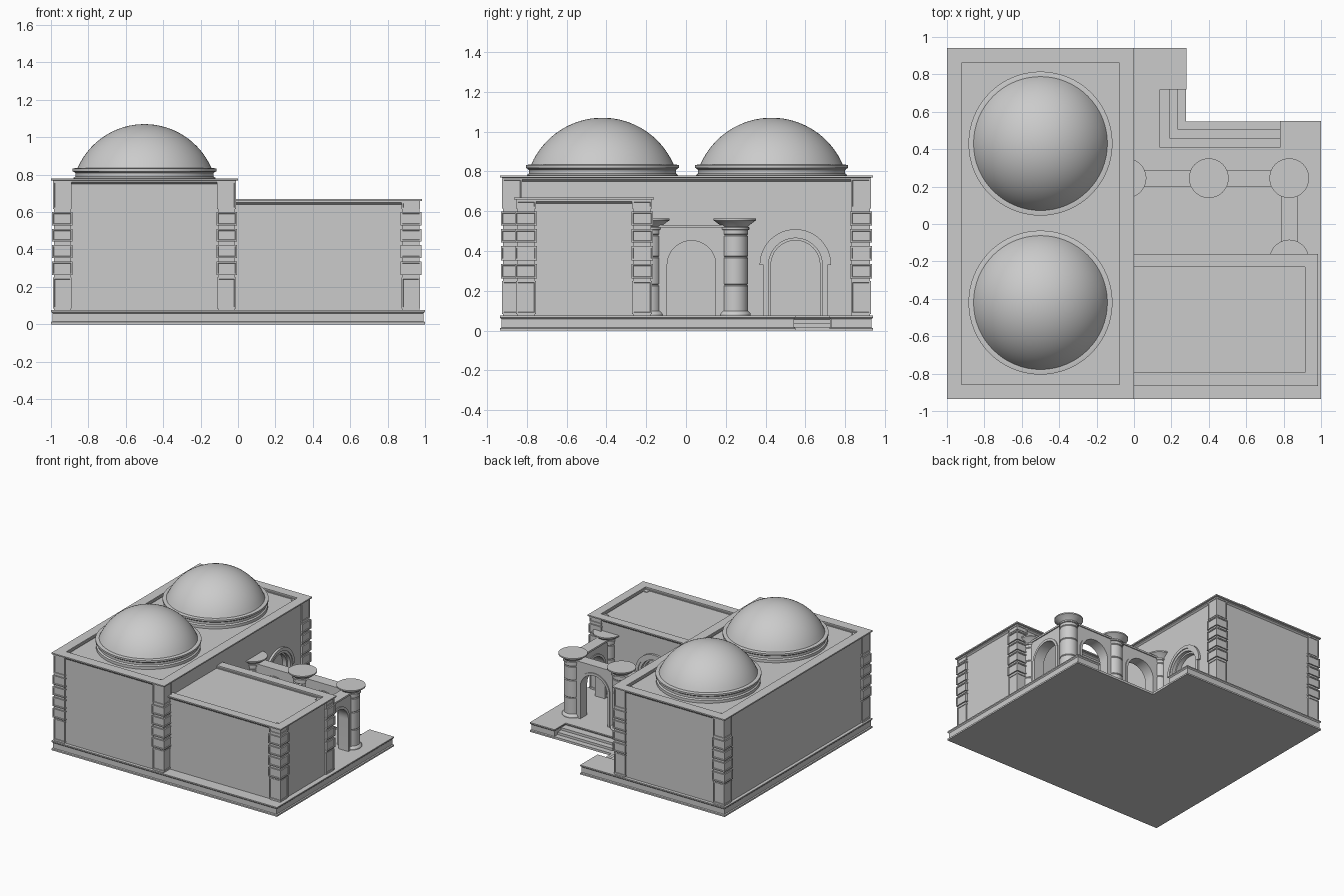
import bpy, bmesh
from math import sin, cos, pi, sqrt, asin, radians

if "Cube" in bpy.data.objects:
    bpy.data.objects.remove(bpy.data.objects["Cube"])

stone = bpy.data.materials.new("pale grey stone")
stone.use_nodes = True
GREY = (0.6, 0.6, 0.6, 1)
stone.diffuse_color = GREY
stone.node_tree.nodes["Principled BSDF"].inputs["Base Color"].default_value = GREY


def finish(name, bm, smooth=False):
    bmesh.ops.recalc_face_normals(bm, faces=bm.faces[:])
    mesh = bpy.data.meshes.new(name)
    bm.to_mesh(mesh)
    bm.free()
    mesh.materials.append(stone)
    ob = bpy.data.objects.new(name, mesh)
    bpy.context.collection.objects.link(ob)
    if smooth:
        bpy.ops.object.select_all(action='DESELECT')
        ob.select_set(True)
        bpy.context.view_layer.objects.active = ob
        bpy.ops.object.shade_smooth_by_angle(angle=radians(30))
    return ob


def inset_outline(poly, o):
    """Move a counter-clockwise right-angled outline inward by o."""
    out = []
    for i, (x, y) in enumerate(poly):
        dx = dy = 0
        for a, b in ((poly[i - 1], (x, y)), ((x, y), poly[(i + 1) % len(poly)])):
            ex, ey = b[0] - a[0], b[1] - a[1]
            n = abs(ex) + abs(ey)
            dx, dy = dx - ey / n, dy + ex / n
        out.append((x + dx * o, y + dy * o))
    return out


def loft(name, poly, profile):
    """Stack inset outlines; profile is a list of (inset, z)."""
    bm = bmesh.new()
    rings = [[bm.verts.new((x, y, z)) for x, y in inset_outline(poly, o)] for o, z in profile]
    n = len(poly)
    for a, b in zip(rings, rings[1:]):
        for i in range(n):
            j = (i + 1) % n
            bm.faces.new((a[i], a[j], b[j], b[i]))
    bm.faces.new(rings[0])
    bm.faces.new(rings[-1])
    return finish(name, bm)


def rect(x0, x1, y0, y1):
    return [(x0, y0), (x1, y0), (x1, y1), (x0, y1)]


def lathe(name, x, y, profile, steps=48):
    bm = bmesh.new()
    vs = [bm.verts.new((r, 0, z)) for r, z in profile]
    es = [bm.edges.new(p) for p in zip(vs, vs[1:])]
    bmesh.ops.spin(bm, geom=vs + es, axis=(0, 0, 1), cent=(0, 0, 0), steps=steps, angle=2 * pi)
    bmesh.ops.remove_doubles(bm, verts=bm.verts[:], dist=0.0005)
    bmesh.ops.translate(bm, verts=bm.verts[:], vec=(x, y, 0))
    return finish(name, bm, True)


def prism(name, pts, axis, lo, hi):
    """Extrude an upright (u, z) outline along x or y."""
    bm = bmesh.new()
    place = (lambda u, d, z: (d, u, z)) if axis == "x" else (lambda u, d, z: (u, d, z))
    a = [bm.verts.new(place(u, lo, z)) for u, z in pts]
    b = [bm.verts.new(place(u, hi, z)) for u, z in pts]
    for i in range(len(a)):
        j = (i + 1) % len(a)
        bm.faces.new((a[i], a[j], b[j], b[i]))
    bm.faces.new(a)
    bm.faces.new(b)
    return finish(name, bm, True)


FLOOR = 0.075
SPRING = 0.33


def arch(c, r, legs=True, n=24):
    arc = [(c + r * cos(pi * i / n), SPRING + r * sin(pi * i / n)) for i in range(n + 1)]
    return [(c + r, FLOOR - 0.005)] + arc + [(c - r, FLOOR - 0.005)] if legs else arc


def arch_band(name, c, r_out, r_in, axis, lo, hi, legs=True):
    prism(name, arch(c, r_out, legs) + arch(c, r_in, legs)[::-1], axis, lo, hi)


def doorway(name, wall, c, r, axis, face):
    """Shallow arched niche with a stepped frame."""
    cutter = prism("cutter", arch(c, r), axis, face - 0.05, face + 0.1)
    cutter.hide_render = True
    mod = wall.modifiers.new("niche", 'BOOLEAN')
    mod.operation = 'DIFFERENCE'
    mod.solver = 'EXACT'
    mod.object = cutter
    bpy.context.view_layer.objects.active = wall
    bpy.ops.object.modifier_apply(modifier="niche")
    bpy.data.objects.remove(cutter)
    arch_band(name + "_jamb_frame", c, r + 0.025, r, axis, face - 0.02, face + 0.012)
    arch_band(name + "_inner_frame", c, r + 0.003, r - 0.012, axis, face - 0.052, face - 0.015)
    arch_band(name + "_hood", c, r + 0.045, r + 0.02, axis, face - 0.02, face + 0.018, False)


def quoin(name, sx, sy, x, y, top):
    """Corner stack of panelled blocks; x, y is the outer corner, sx, sy point inward."""
    def block(label, out, width, z0, z1, panel):
        xs = sorted((x - sx * out, x + sx * width))
        ys = sorted((y - sy * out, y + sy * width))
        bm = bmesh.new()
        bmesh.ops.create_cube(bm, size=1)
        for v in bm.verts:
            v.co = (xs[v.co.x > 0], ys[v.co.y > 0], (z0, z1)[v.co.z > 0])
        if panel:
            bm.normal_update()
            sides = [f for f in bm.faces if abs(f.normal.z) < 0.5]
            bmesh.ops.inset_individual(bm, faces=sides, thickness=0.012)
            bmesh.ops.inset_individual(bm, faces=sides, thickness=0.003, depth=-0.005)
        finish(name + label, bm)

    block("_backing", 0, 0.092, FLOOR - 0.005, top, False)
    rows = [(0.083, 0.25), (0.262, 0.335), (0.353, 0.425), (0.443, 0.51), (0.528, 0.6), (0.615, top)]
    for i, (z0, z1) in enumerate(rows):
        short = 0 < i < 5
        block("_block_%d" % (i + 1), 0.01 if short else 0.004, 0.1 if short else 0.096, z0, z1, True)


# Platform with corner steps
outline = [(-1, -.935), (1, -.935), (1, .55), (.78, .55), (.78, .41),
           (.14, .41), (.14, .72), (.28, .72), (.28, .94), (-1, .94)]
loft("platform", outline, [(0, 0), (0, .012), (.008, .016), (.008, .058), (0, .066), (0, FLOOR)])
for k, (w, z) in enumerate([(.05, .056), (.095, .037), (.138, .018)]):
    step = [(.13, .40), (.785, .40), (.785, .41 + w), (.14 + w, .41 + w), (.14 + w, .725), (.13, .725)]
    loft("step_%d" % (k + 1), step, [(0, 0), (0, z)])


# Two flat-roofed blocks with cornices and sunken roofs
def building(name, poly, top, rim):
    return loft(name, poly, [(.025, FLOOR - .005), (.025, top - .03), (.012, top - .02), (.012, top - .012),
                             (0, top - .01), (0, top), (rim, top), (rim, top - .012),
                             (rim + .008, top - .012), (rim + .008, top - .02)])


main_hall = building("main_hall", rect(-1, 0, -.935, .94), .78, .078)
side_wing = building("side_wing", rect(-.12, .985, -.865, -.16), .67, .07)
doorway("hall_door", main_hall, .55, .135, "x", -.025)
doorway("wing_door", side_wing, .4, .125, "y", -.185)

# Corner quoins
for side, x, sx in (("right", -.985, 1), ("left", -.015, -1)):
    quoin("hall_front_%s_quoin" % side, sx, 1, x, -.92, .765)
    quoin("hall_back_%s_quoin" % side, sx, -1, x, .925, .765)
quoin("wing_front_quoin", -1, 1, .97, -.85, .655)
quoin("wing_back_quoin", -1, -1, .97, -.175, .655)

# Domes on low drums
R, CZ = .39, .68
start = asin(.155 / R)
cap = [(R * cos(start + (pi / 2 - start) * i / 16), CZ + R * sin(start + (pi / 2 - start) * i / 16))
       for i in range(17)]
cap[-1] = (0, CZ + R)
drum = [(.38, .75), (.38, .782), (.37, .79), (.37, .808), (.378, .815), (.385, .818), (.385, .832), (.368, .835)]
for label, y in (("front", -.42), ("back", .43)):
    lathe(label + "_dome", -.5, y, drum + cap, 64)

# Columns, the end ones half sunk into the walls
shaft = [(0, .07), (.08, .07), (.08, .084), (.074, .094), (.066, .1)]
for z in (.23, .37, .48):
    shaft += [(.066, z - .005), (.062, z), (.066, z + .005)]
shaft += [(.066, .505), (.073, .508), (.073, .518), (.067, .522), (.08, .535),
          (.1, .55), (.106, .554), (.106, .564), (0, .564)]
for label, x, y in (("wall", -.04, .245), ("middle", .4, .245), ("corner", .83, .245), ("wing", .83, -.19)):
    lathe(label + "_column", x, y, shaft)


# Arcade walls between the columns
def arcade(name, u0, u1, c, r, axis, d):
    wall = [(u0, FLOOR - .005), (u0, .525), (u1, .525), (u1, FLOOR - .005)] + arch(c, r)
    prism(name + "_wall", wall, axis, d - .037, d + .037)
    ledge = [(u0, .518), (u1, .518), (u1, .532), (u0, .532)]
    prism(name + "_ledge", ledge, axis, d - .045, d + .045)
    arch_band(name + "_trim", c, r + .02, r, axis, d - .044, d + .044)


arcade("inner_arcade", -.04, .4, .18, .12, "y", .245)
arcade("outer_arcade", .4, .83, .615, .12, "y", .245)
arcade("side_arcade", -.19, .245, .0275, .122, "x", .83)
